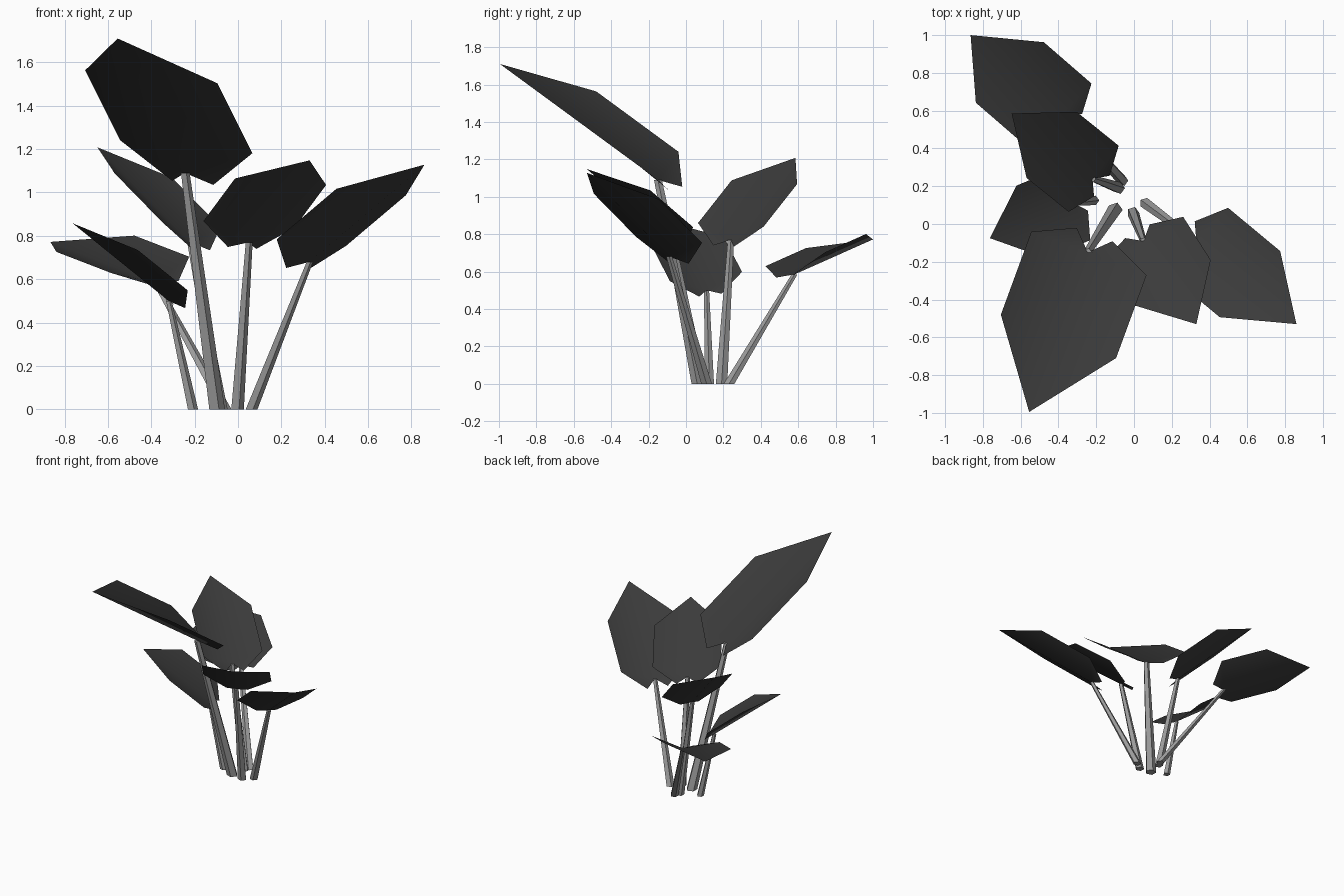
import bpy
import bmesh
import math
from mathutils import Vector

cube = bpy.data.objects.get("Cube")
if cube:
    bpy.data.objects.remove(cube, do_unlink=True)


def make_material(name, value):
    mat = bpy.data.materials.new(name)
    mat.use_nodes = True
    colour = (value, value, value, 1)
    mat.diffuse_color = colour
    mat.node_tree.nodes["Principled BSDF"].inputs["Base Color"].default_value = colour
    return mat


leaf_grey = make_material("dark leaf grey", 0.043)
stem_grey = make_material("light stem grey", 0.33)

# Half outline of a blade: (along the rib, share of width, lift share of width)
HALF_OUTLINE = [(0.585, 0.5, 0.15), (0.065, 0.5, 0.15), (-0.1, 0.155, 0.03)]


def add_object(name, bm, mat, smooth):
    mesh = bpy.data.meshes.new(name)
    bm.to_mesh(mesh)
    bm.free()
    mesh.materials.append(mat)
    for poly in mesh.polygons:
        poly.use_smooth = smooth
    obj = bpy.data.objects.new(name, mesh)
    bpy.context.collection.objects.link(obj)
    return obj


# Leaf blade: two halves folded up along a straight rib, notched at the base
def add_leaf(name, base, tip, across):
    base, tip, across = Vector(base), Vector(tip), Vector(across)
    rib = tip - base
    up = rib.cross(across).normalized()
    if up.z < 0:
        up.negate()
    width = across.length
    bm = bmesh.new()
    root, end = bm.verts.new(base), bm.verts.new(tip)
    for side in (1, -1):
        shoulder, hip, lobe = [
            bm.verts.new(base + rib * a + across * side * w + up * lift * width)
            for a, w, lift in HALF_OUTLINE]
        bm.faces.new((root, end, shoulder, hip))
        bm.faces.new((root, hip, lobe))
    bmesh.ops.recalc_face_normals(bm, faces=bm.faces)
    if sum(f.normal.z for f in bm.faces) < 0:
        bmesh.ops.reverse_faces(bm, faces=bm.faces)
    return add_object(name, bm, leaf_grey, True)


# Stem: tapered five-sided rod, cut level at the ground
def add_stem(name, foot, top, radius):
    sides = 5
    bm = bmesh.new()
    rings = []
    for centre, r in ((Vector((*foot, 0)), radius), (Vector(top), radius * 0.55)):
        rings.append([bm.verts.new(centre + Vector((
            r * math.cos(math.tau * i / sides), r * math.sin(math.tau * i / sides), 0)))
            for i in range(sides)])
    low, high = rings
    for i in range(sides):
        j = (i + 1) % sides
        bm.faces.new((low[i], low[j], high[j], high[i]))
    bm.faces.new(low[::-1])
    bm.faces.new(high)
    return add_object(name, bm, stem_grey, False)


# Each plant shoot: name, stem foot, leaf base, leaf tip, width vector, stem radius
SHOOTS = [
    ("tall_front", (-0.1, 0.075), (-0.245, -0.15, 1.09), (-0.555, -0.995, 1.71),
     (0.61, -0.23, -0.06), 0.04),
    ("front", (-0.005, 0.06), (0.05, -0.09, 0.77), (0.33, -0.53, 1.148),
     (0.42, 0.235, -0.03), 0.032),
    ("left", (0.06, 0.11), (0.33, -0.09, 0.68), (0.86, -0.53, 1.128),
     (0.32, 0.35, -0.03), 0.03),
    ("back", (-0.06, 0.23), (-0.38, 0.58, 0.585), (-0.865, 1.0, 0.772),
     (0.36, 0.32, 0.075), 0.03),
    ("upper_back", (-0.08, 0.19), (-0.22, 0.24, 0.77), (-0.648, 0.585, 1.208),
     (0.265, 0.35, -0.02), 0.032),
    ("right", (-0.21, 0.125), (-0.32, 0.11, 0.5), (-0.763, -0.075, 0.858),
     (-0.16, 0.385, 0.05), 0.026),
]

for name, foot, base, tip, across, radius in SHOOTS:
    add_leaf(name + "_leaf", base, tip, across)
    add_stem(name + "_stem", foot, base, radius)
